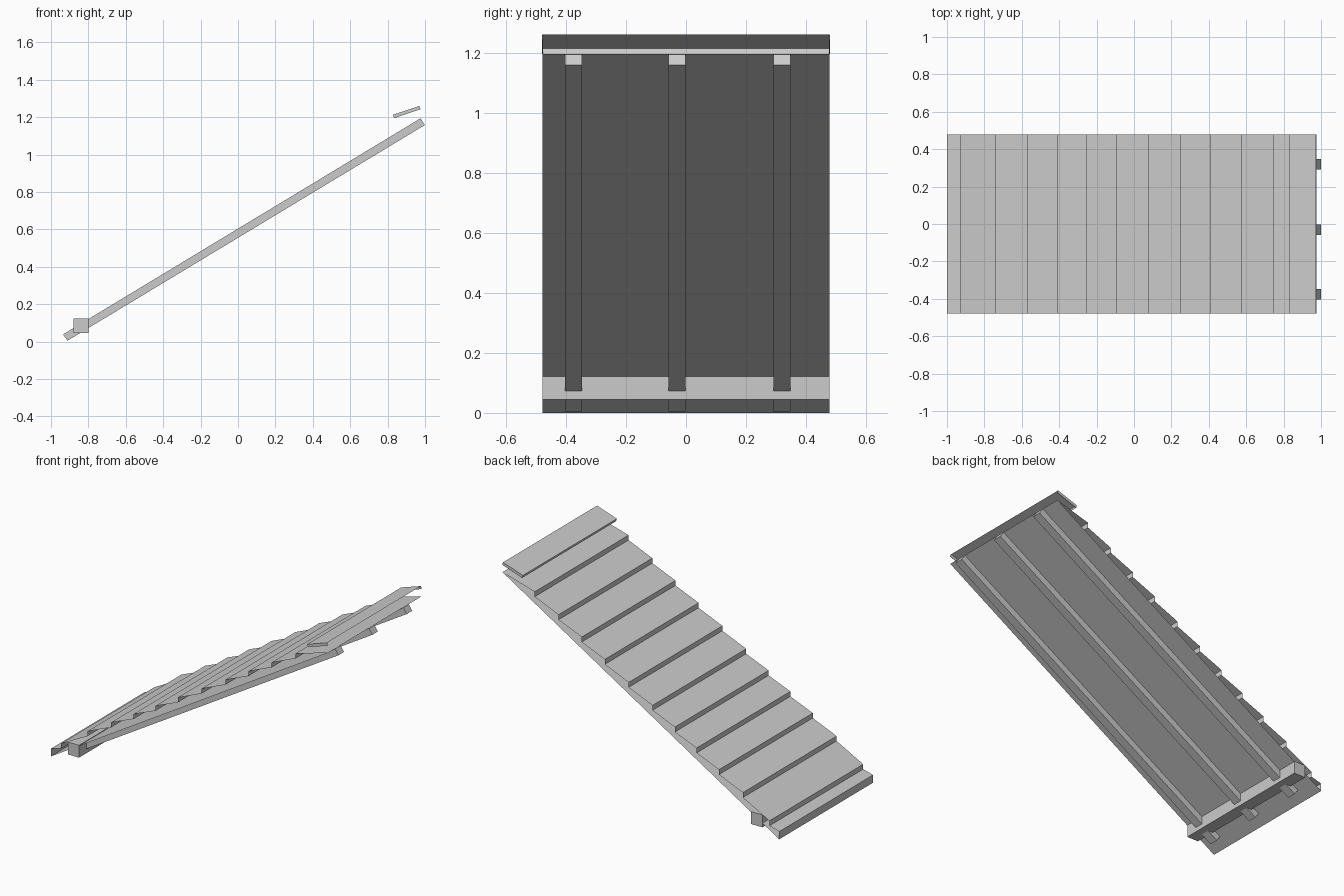
import bpy
import bmesh

old = bpy.data.objects.get("Cube")
if old:
    bpy.data.objects.remove(old, do_unlink=True)

grey = bpy.data.materials.new("weathered_grey")
grey.use_nodes = True
colour = (0.6, 0.6, 0.6, 1)
grey.diffuse_color = colour
grey.node_tree.nodes["Principled BSDF"].inputs["Base Color"].default_value = colour

Y0, Y1 = -0.478, 0.478
SLOPE = 0.605


def deck_z(x):
    return SLOPE * (x + 1)


def extrude_profile(name, profile, y0, y1, closed=False, caps=False):
    """Sweep an (x, z) profile along y as an open sheet or a capped prism."""
    bm = bmesh.new()
    front = [bm.verts.new((x, y0, z)) for x, z in profile]
    back = [bm.verts.new((x, y1, z)) for x, z in profile]
    n = len(profile)
    for i in range(n if closed else n - 1):
        j = (i + 1) % n
        bm.faces.new((front[i], front[j], back[j], back[i]))
    if caps:
        bm.faces.new(front[::-1])
        bm.faces.new(back)
    if closed:
        bmesh.ops.recalc_face_normals(bm, faces=bm.faces)
    else:
        # Open sheets: walking uphill, the faces already look outward or need one flip
        bm.normal_update()
        if sum(f.normal.z * f.calc_area() for f in bm.faces) < 0:
            bmesh.ops.reverse_faces(bm, faces=bm.faces)
    mesh = bpy.data.meshes.new(name)
    bm.to_mesh(mesh)
    bm.free()
    mesh.materials.append(grey)
    obj = bpy.data.objects.new(name, mesh)
    bpy.context.collection.objects.link(obj)
    return obj


# Flat deck sheet under the boards
deck = extrude_profile("deck", [(-1, 0), (0.975, deck_z(0.975))], Y0, Y1)
deck.data.flip_normals()

# Overlapping boards: each one is a riser and a shallower top, open at the sides
risers = [-0.93, -0.74, -0.57, -0.41, -0.255, -0.095,
          0.075, 0.245, 0.41, 0.575, 0.745]
boards = [(-1, 0), (-1, 0.05)]
for x in risers:
    low = 0.026 if x == risers[0] else 0.042
    boards += [(x, deck_z(x) + low), (x, deck_z(x) + low + 0.032)]
boards.append((0.975, deck_z(0.975)))
extrude_profile("lapped_boards", boards, Y0, Y1)

# Ridge board, tilted less than the roof, hollow underneath
ridge = [(0.835, 1.195), (0.829, 1.213), (0.97, 1.26)]
extrude_profile("ridge_board", ridge, Y0, Y1)
for side, y in (("front", Y0), ("back", Y1)):
    extrude_profile("ridge_board_end_" + side,
                    ridge + [(0.976, 1.243)], y - 0.001, y + 0.001,
                    closed=True, caps=True)

# Rafters
for i, y in enumerate((-0.375, -0.03, 0.32)):
    extrude_profile("rafter_%d" % (i + 1),
                    [(-0.935, 0.039), (0.976, 1.194), (0.999, 1.158), (-0.912, 0.005)],
                    y - 0.028, y + 0.028, closed=True, caps=True)

# Cross beam carrying the low end
extrude_profile("cross_beam",
                [(-0.88, 0.045), (-0.80, 0.045), (-0.80, 0.125), (-0.88, 0.125)],
                Y0, Y1, closed=True, caps=True)
